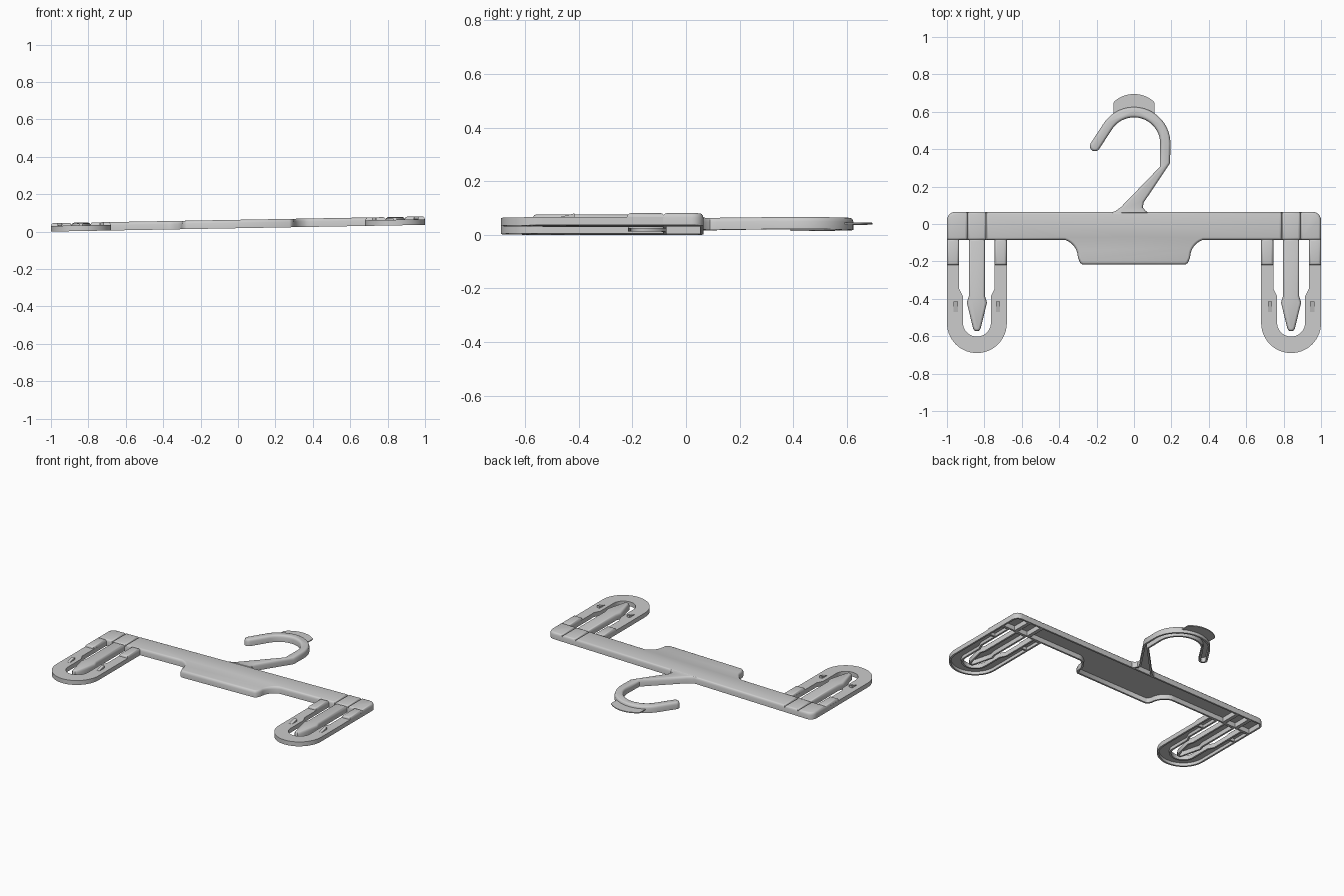
import bpy, bmesh
from math import cos, sin, radians
from mathutils import Vector

if "Cube" in bpy.data.objects:
    bpy.data.objects.remove(bpy.data.objects["Cube"])

TILT = 0.018          # the hanger rests with its right end slightly raised
HEIGHT = 0.045


def arc(cx, cy, r, a0, a1, n):
    return [(cx + r * cos(radians(a0 + (a1 - a0) * i / n)),
             cy + r * sin(radians(a0 + (a1 - a0) * i / n))) for i in range(n + 1)]


def inset(pts, d):
    """Mitred inward offset of a counter-clockwise outline."""
    out = []
    for i, p in enumerate(pts):
        p = Vector(p)
        a = (p - Vector(pts[i - 1])).normalized()
        b = (Vector(pts[(i + 1) % len(pts)]) - p).normalized()
        n1, n2 = Vector((-a.y, a.x)), Vector((-b.y, b.x))
        q = p + (n1 + n2) * (d / max(0.3, 1 + n1.dot(n2)))
        out.append((q.x, q.y))
    return out


def build(name, pts, rings):
    """Stack inset rings (inset, z) of an outline and cap both ends."""
    area = sum(pts[i - 1][0] * p[1] - p[0] * pts[i - 1][1] for i, p in enumerate(pts))
    if area < 0:
        pts = pts[::-1]
    bm = bmesh.new()
    loops = []
    for d, z in rings:
        loops.append([bm.verts.new((x, y, z + TILT * (x + 1))) for x, y in inset(pts, d)])
    n = len(pts)
    for lo, hi in zip(loops, loops[1:]):
        for i in range(n):
            bm.faces.new((lo[i], lo[(i + 1) % n], hi[(i + 1) % n], hi[i]))
    bm.faces.new(loops[0][::-1])
    bm.faces.new(loops[-1])
    bmesh.ops.recalc_face_normals(bm, faces=bm.faces)
    me = bpy.data.meshes.new(name)
    bm.to_mesh(me)
    bm.free()
    ob = bpy.data.objects.new(name, me)
    bpy.context.collection.objects.link(ob)
    bpy.ops.object.select_all(action='DESELECT')
    ob.select_set(True)
    bpy.context.view_layer.objects.active = ob
    bpy.ops.object.shade_smooth_by_angle(angle=radians(35))
    return ob


def shell(name, pts, h=HEIGHT, wall=0.012):
    """Moulded part: rounded top edge, hollow underside."""
    return build(name, pts, [(wall, h - 0.013), (wall, 0), (0, 0), (0, h - 0.016),
                             (0.003, h - 0.007), (0.007, h - 0.002), (0.013, h)])


def rect(x0, x1, y0, y1):
    return [(x0, y0), (x1, y0), (x1, y1), (x0, y1)]


# Main bar with the deeper centre panel
half = [(0.275, -0.217), (0.288, -0.208)] + arc(0.40, -0.18, 0.10, 180, 90, 10) \
    + [(0.79, -0.085), (0.79, 0.065)]
half = [(x, min(y, -0.085) if y < 0 else y) for x, y in half]
shell("main_bar", half + [(-x, y) for x, y in reversed(half)])

# Hook with flared foot
hook = [(-0.13, 0.055), (0.085, 0.055), (0.060, 0.072), (0.047, 0.09), (0.052, 0.115),
        (0.193, 0.325)]
hook += arc(0, 0.43, 0.195, 0, 147, 22)
hook += arc(-0.209, 0.416, 0.0275, 147, 327, 8)
hook += arc(0, 0.43, 0.14, 147, 0, 20)
hook += [(0.138, 0.305), (-0.07, 0.09), (-0.095, 0.072)]
shell("hook", hook)

# Thin size tab over the hook
tab = arc(0.0, 0.43, 0.18, 53, 127, 10) + [(-0.11, 0.645)] \
    + arc(0.0, 0.535, 0.16, 132, 48, 14) + [(0.11, 0.645)]
build("hook_tab", tab, [(0, 0.021), (0, 0.027)])

# Clip ends, mirrored left and right
for side, s in (("left", -1), ("right", 1)):
    def m(pts):
        return [(s * x, y) for x, y in pts]

    # Bar end panels, split by grooves in line with the prong
    cap = [(0.89, 0.065), (0.89, -0.085), (1.0, -0.085)] + arc(0.955, 0.02, 0.045, 0, 90, 6)
    shell(f"{side}_bar_end", m(cap))
    shell(f"{side}_bar_insert", m(rect(0.79, 0.89, -0.085, 0.065)))

    # Centre prong with arrow tip
    prong = []
    for k in (1, -1):
        edge = [(0.84 + k * w, y) for w, y in
                ((0.043, -0.08), (0.043, -0.385), (0.054, -0.42), (0.02, -0.56), (0.010, -0.573))]
        prong += edge if k == 1 else edge[::-1]
    shell(f"{side}_prong", m(prong), h=0.042)

    # U-shaped spring loop
    loop = [(1.0, -0.08)] + arc(0.84, -0.53, 0.16, 0, -180, 28) + [(0.68, -0.08)]
    loop += [(0.745, -0.08), (0.745, -0.345), (0.765, -0.385)]
    loop += arc(0.84, -0.527, 0.075, -180, 0, 20)
    loop += [(0.915, -0.385), (0.935, -0.345), (0.935, -0.08)]
    build(f"{side}_spring_loop", m(loop),
          [(0.012, 0.021), (0.012, 0), (0, 0), (0, 0.03)])

    # Raised ribs at the root of each loop arm, and gripping teeth
    for tag, x0, x1, tx in (("inner", 0.68, 0.745, 0.727), ("outer", 0.935, 1.0, 0.953)):
        shell(f"{side}_{tag}_rib", m(rect(x0, x1, -0.22, -0.08)))
        tooth = build(f"{side}_{tag}_tooth", m(rect(tx - 0.011, tx + 0.011, -0.47, -0.415)),
                      [(0, 0.025), (0, 0.045)])
        for v in tooth.data.vertices:      # slope the top into a wedge
            if v.co.y < -0.44 and v.co.z - TILT * (v.co.x + 1) > 0.035:
                v.co.z -= 0.014
